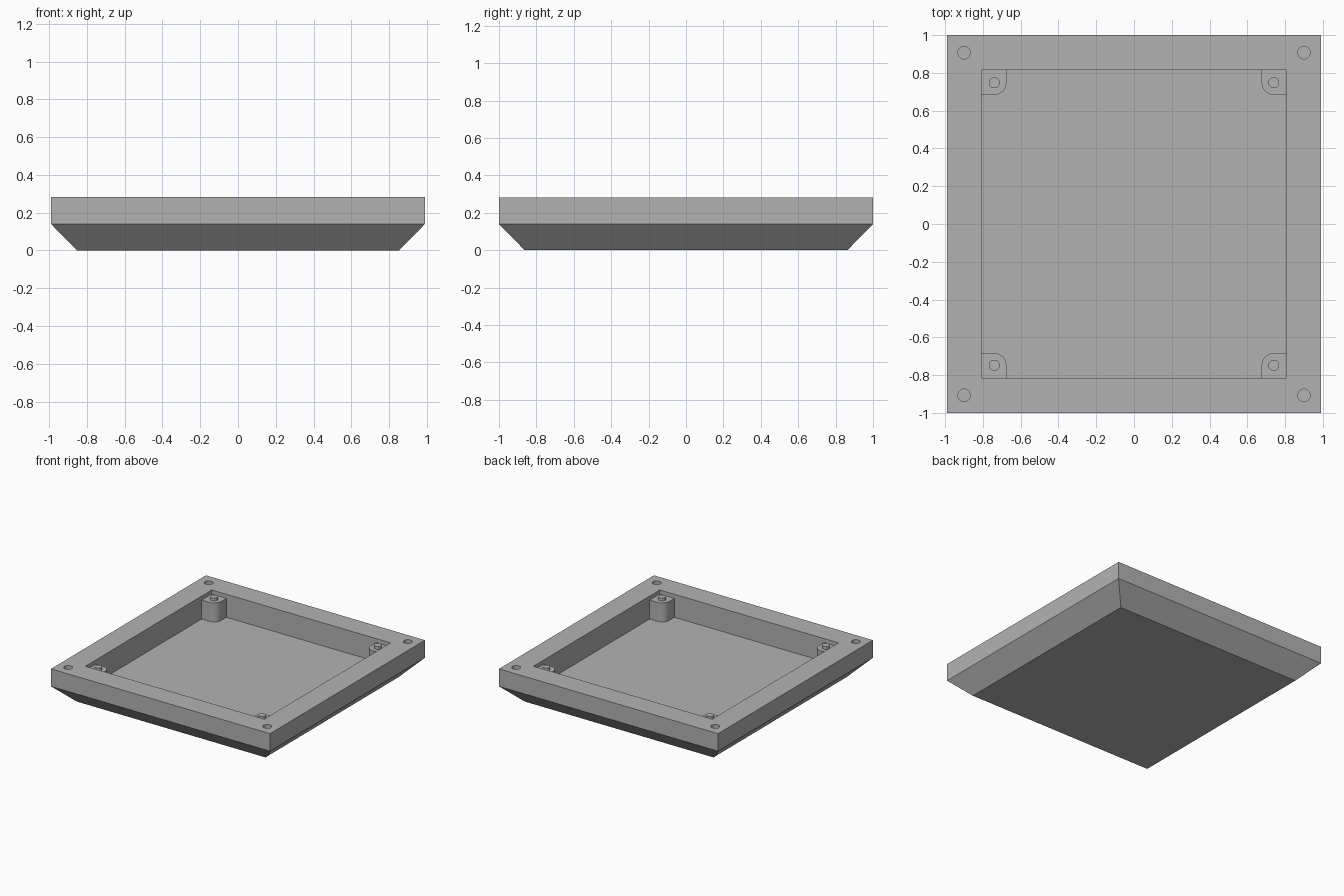
import bpy, bmesh
from math import sin, cos, pi

cube = bpy.data.objects.get("Cube")
if cube:
    bpy.data.objects.remove(cube, do_unlink=True)

# Single plain grey material
grey = bpy.data.materials.new("plain_grey")
grey.use_nodes = True
COLOUR = (0.45, 0.45, 0.45, 1)
grey.diffuse_color = COLOUR
grey.node_tree.nodes["Principled BSDF"].inputs["Base Color"].default_value = COLOUR

CORNERS = {"back_left": (1, 1), "back_right": (-1, 1),
           "front_right": (-1, -1), "front_left": (1, -1)}
FLOOR, POST_TOP, PEG_TOP, RIM = 0.095, 0.25, 0.272, 0.283


def make_object(name, bm):
    bmesh.ops.recalc_face_normals(bm, faces=bm.faces)
    mesh = bpy.data.meshes.new(name)
    bm.to_mesh(mesh)
    bm.free()
    mesh.materials.append(grey)
    obj = bpy.data.objects.new(name, mesh)
    bpy.context.collection.objects.link(obj)
    return obj


def select_only(obj):
    bpy.ops.object.select_all(action='DESELECT')
    obj.select_set(True)
    bpy.context.view_layer.objects.active = obj


def smooth(obj):
    select_only(obj)
    bpy.ops.object.shade_smooth_by_angle(angle=pi / 6)


def prism(bm, outline, z0, z1):
    low = [bm.verts.new((x, y, z0)) for x, y in outline]
    high = [bm.verts.new((x, y, z1)) for x, y in outline]
    bm.faces.new(low)
    bm.faces.new(high)
    n = len(outline)
    for i in range(n):
        j = (i + 1) % n
        bm.faces.new((low[i], low[j], high[j], high[i]))


def circle(cx, cy, r, sides=24):
    return [(cx + r * cos(2 * pi * i / sides), cy + r * sin(2 * pi * i / sides))
            for i in range(sides)]


# Tray: stacked rectangular rings from the base, over the rim, into the pocket
bm = bmesh.new()
rings = []
for hx, hy, z in [(0.853, 0.863, 0), (0.99, 1, 0.14), (0.99, 1, RIM),
                  (0.808, 0.815, RIM), (0.808, 0.815, FLOOR)]:
    rings.append([bm.verts.new((sx * hx, sy * hy, z)) for sx, sy in CORNERS.values()])
for a, b in zip(rings, rings[1:]):
    for i in range(4):
        j = (i + 1) % 4
        bm.faces.new((a[i], a[j], b[j], b[i]))
bm.faces.new(rings[0])
bm.faces.new(rings[-1])
tray = make_object("tray", bm)

# Blind screw holes in the rim corners
bm = bmesh.new()
for sx, sy in CORNERS.values():
    prism(bm, circle(sx * 0.9, sy * 0.907, 0.033), RIM - 0.1, RIM + 0.05)
cutter = make_object("screw_hole_cutter", bm)
cutter.hide_render = True
cut = tray.modifiers.new("screw_holes", 'BOOLEAN')
cut.operation = 'DIFFERENCE'
cut.solver = 'EXACT'
cut.object = cutter
select_only(tray)
bpy.ops.object.modifier_apply(modifier=cut.name)
bpy.data.objects.remove(cutter, do_unlink=True)
smooth(tray)

# Corner posts with one rounded corner, each topped by a small peg
PX, PY, R = 0.74, 0.748, 0.064
for corner, (sx, sy) in CORNERS.items():
    outline = [(0.812, PY - R), (0.812, 0.819), (PX - R, 0.819)]
    outline += [(PX - R * cos(t * pi / 16), PY - R * sin(t * pi / 16)) for t in range(9)]
    bm = bmesh.new()
    prism(bm, [(sx * x, sy * y) for x, y in outline], FLOOR - 0.005, POST_TOP)
    smooth(make_object(corner + "_post", bm))
    bm = bmesh.new()
    prism(bm, circle(sx * PX, sy * PY, 0.029), POST_TOP - 0.005, PEG_TOP)
    smooth(make_object(corner + "_peg", bm))
